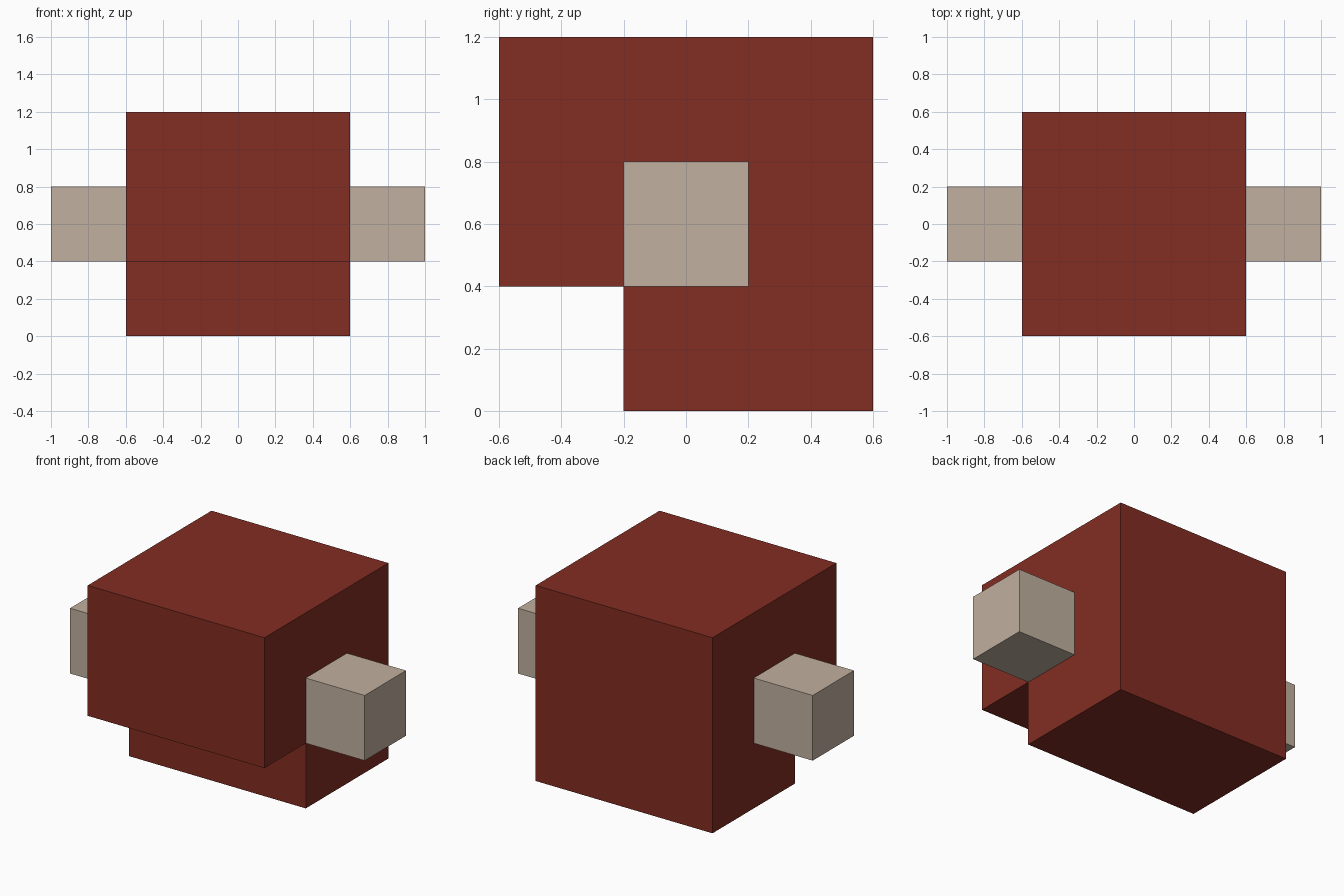
import bpy
import bmesh

cube = bpy.data.objects.get("Cube")
if cube:
    bpy.data.objects.remove(cube, do_unlink=True)


def make_material(name, rgb):
    mat = bpy.data.materials.new(name)
    mat.use_nodes = True
    mat.diffuse_color = (*rgb, 1)
    mat.node_tree.nodes["Principled BSDF"].inputs["Base Color"].default_value = (*rgb, 1)
    return mat


def extrude_profile(name, profile, x0, x1, mat):
    """Extrude a closed (y, z) outline along x into a solid."""
    bm = bmesh.new()
    face = bm.faces.new([bm.verts.new((x0, y, z)) for y, z in profile])
    result = bmesh.ops.extrude_face_region(bm, geom=[face])
    moved = [v for v in result["geom"] if isinstance(v, bmesh.types.BMVert)]
    bmesh.ops.translate(bm, verts=moved, vec=(x1 - x0, 0, 0))
    # Close the starting end if the extrusion removed it
    if not any(all(abs(v.co.x - x0) < 1e-6 for v in f.verts) for f in bm.faces):
        bmesh.ops.holes_fill(bm, edges=bm.edges[:])
    bmesh.ops.recalc_face_normals(bm, faces=bm.faces[:])
    mesh = bpy.data.meshes.new(name)
    bm.to_mesh(mesh)
    bm.free()
    mesh.materials.append(mat)
    obj = bpy.data.objects.new(name, mesh)
    bpy.context.collection.objects.link(obj)
    return obj


red = make_material("brick red", (0.223, 0.026, 0.016))
beige = make_material("warm beige", (0.533, 0.434, 0.347))

# Body: block with an undercut along the lower front
body_outline = [(-0.6, 0.4), (-0.2, 0.4), (-0.2, 0), (0.6, 0), (0.6, 1.2), (-0.6, 1.2)]
extrude_profile("body", body_outline, -0.6, 0.6, red)

# Side blocks: one small cube on each side
block_outline = [(-0.2, 0.4), (0.2, 0.4), (0.2, 0.8), (-0.2, 0.8)]
for side, sign in (("left", 1), ("right", -1)):
    extrude_profile(f"{side}_side_block", block_outline, sign * 0.6, sign * 1.0, beige)
